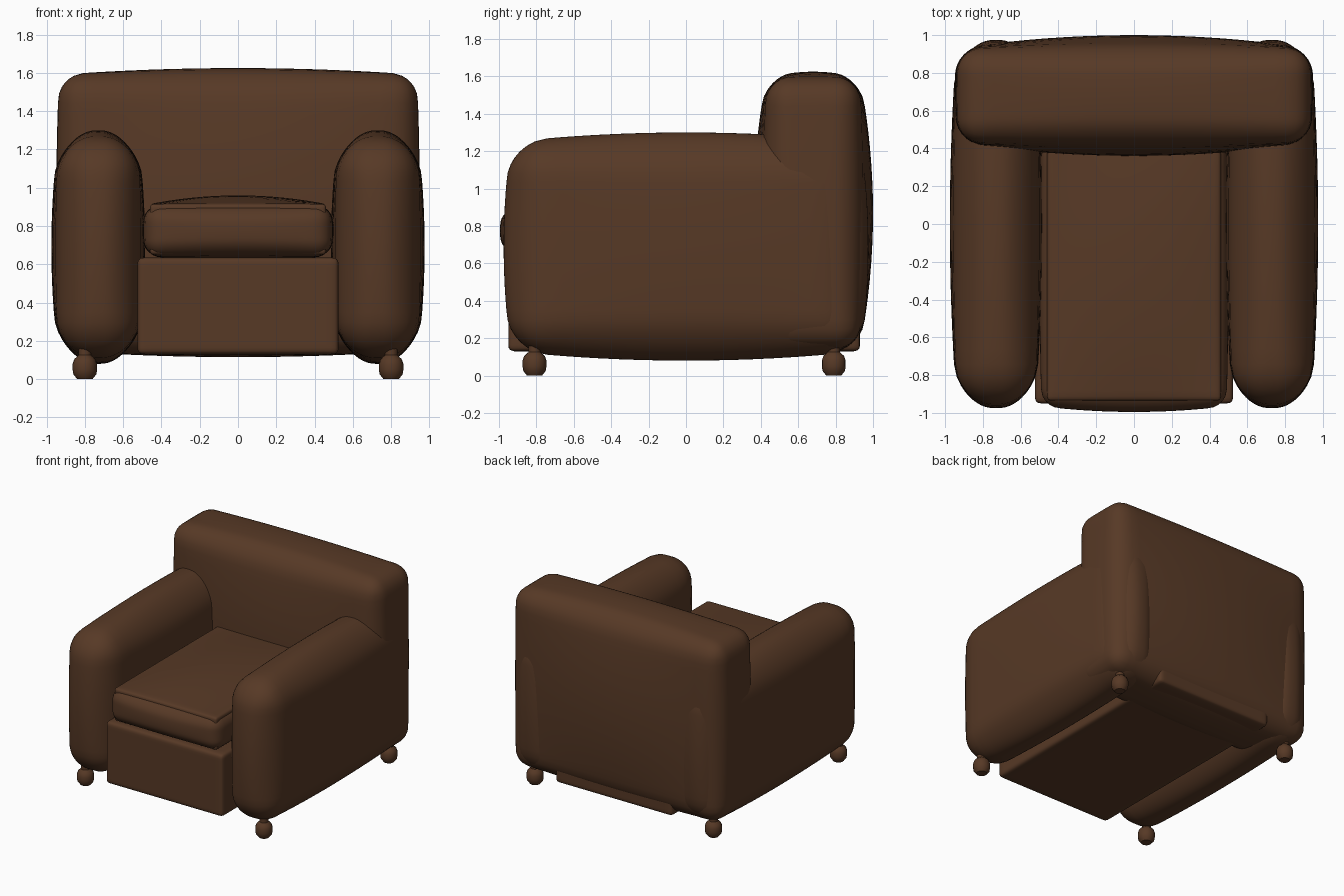
import bpy, bmesh, math
from mathutils import Vector

if "Cube" in bpy.data.objects:
    bpy.data.objects.remove(bpy.data.objects["Cube"])

leather = bpy.data.materials.new("brown leather")
leather.diffuse_color = (0.095, 0.041, 0.019, 1)
leather.use_nodes = True
leather.node_tree.nodes["Principled BSDF"].inputs["Base Color"].default_value = leather.diffuse_color


def finish(name, bm, angle=40):
    bmesh.ops.recalc_face_normals(bm, faces=bm.faces)
    me = bpy.data.meshes.new(name)
    bm.to_mesh(me)
    bm.free()
    me.materials.append(leather)
    ob = bpy.data.objects.new(name, me)
    bpy.context.collection.objects.link(ob)
    bpy.ops.object.select_all(action='DESELECT')
    ob.select_set(True)
    bpy.context.view_layer.objects.active = ob
    bpy.ops.object.shade_smooth_by_angle(angle=math.radians(angle))
    return ob


def pillow(name, lo, hi, r, bulge=(0, 0, 0), cuts=23):
    """Rounded box whose faces swell outward by bulge along each axis."""
    lo, hi = Vector(lo), Vector(hi)
    c, h = (lo + hi) / 2, (hi - lo) / 2
    bm = bmesh.new()
    bmesh.ops.create_cube(bm, size=2)
    bmesh.ops.subdivide_edges(bm, edges=bm.edges[:], cuts=cuts, use_grid_fill=True)
    for v in bm.verts:
        t = [math.sin(max(-1, min(1, a)) * math.pi / 2) for a in v.co]
        p = Vector([t[i] * h[i] for i in range(3)])
        q = Vector([max(r - h[i], min(h[i] - r, p[i])) for i in range(3)])
        p = q + (p - q).normalized() * r
        u = [p[i] / h[i] for i in range(3)]
        for i in range(3):
            a, b = u[(i + 1) % 3], u[(i + 2) % 3]
            p[i] += bulge[i] * u[i] * max(0, 1 - a * a) * max(0, 1 - b * b)
        v.co = c + p
    return finish(name, bm)


def foot(name, x, y):
    prof = [(0, 0), (.04, 0), (.06, .025), (.064, .05), (.064, .08),
            (.055, .105), (.033, .125), (.033, .22), (0, .22)]
    bm = bmesh.new()
    vs = [bm.verts.new((x + a, y, z)) for a, z in prof]
    es = [bm.edges.new(p) for p in zip(vs, vs[1:])]
    bmesh.ops.spin(bm, geom=vs + es, cent=(x, y, 0), axis=(0, 0, 1),
                   angle=2 * math.pi, steps=16)
    bmesh.ops.remove_doubles(bm, verts=bm.verts, dist=1e-4)
    finish(name, bm, 35)


# Base and back
pillow("base", (-.525, -.95, .13), (.525, .93, .635), .03)
pillow("backrest", (-.935, .43, .15), (.935, .93, 1.59), .13, (.015, .07, .035))

# Seat cushion with a raised panel inside its welt
pillow("seat_cushion", (-.49, -.965, .64), (.49, .45, .91), .09, (.01, .03, .015))
pillow("cushion_panel", (-.46, -.935, .65), (.46, .42, .915), .02, (0, 0, .045))

# Arms and feet on both sides
for side, s in (("left", -1), ("right", 1)):
    xs = sorted((s * .52, s * .94))
    pillow(side + "_arm", (xs[0], -.935, .13), (xs[1], .935, 1.25), .19,
           (.035, .04, .05))
    for end, y in (("front", -.81), ("back", .79)):
        foot(f"{end}_{side}_foot", s * .8, y)
